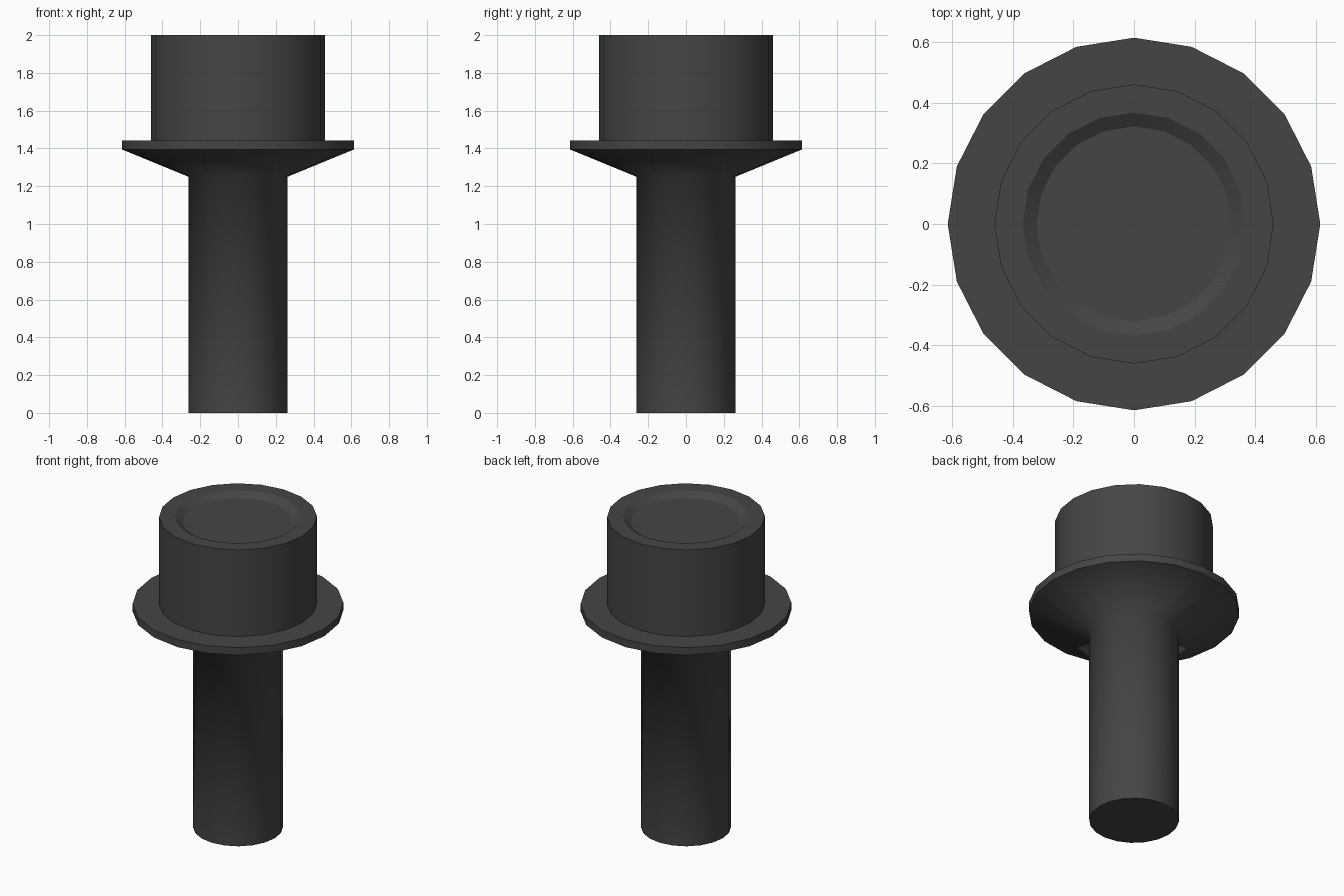
import bpy, bmesh, math

if "Cube" in bpy.data.objects:
    bpy.data.objects.remove(bpy.data.objects["Cube"])

SIDES = 20

mat = bpy.data.materials.new("dark_steel")
mat.diffuse_color = (0.06, 0.06, 0.06, 1)
mat.use_nodes = True
mat.node_tree.nodes["Principled BSDF"].inputs["Base Color"].default_value = mat.diffuse_color


def lathe(name, profile):
    """Revolve (radius, z, sharp) points bottom to top, capping both ends."""
    bm = bmesh.new()
    rings = []
    for r, z, _ in profile:
        rings.append([bm.verts.new((r * math.cos(2 * math.pi * i / SIDES),
                                    r * math.sin(2 * math.pi * i / SIDES), z))
                      for i in range(SIDES)])
    for a, b in zip(rings, rings[1:]):
        for i in range(SIDES):
            j = (i + 1) % SIDES
            bm.faces.new((a[i], a[j], b[j], b[i]))
    bm.faces.new(rings[0][::-1])
    bm.faces.new(rings[-1])
    for f in bm.faces:
        f.smooth = True
    # crisp rings stay hard, the rest shade smoothly
    for ring, (_, _, sharp) in zip(rings, profile):
        for i in range(SIDES):
            bm.edges.get((ring[i], ring[(i + 1) % SIDES])).smooth = not sharp
    me = bpy.data.meshes.new(name)
    bm.to_mesh(me)
    bm.free()
    me.materials.append(mat)
    ob = bpy.data.objects.new(name, me)
    bpy.context.collection.objects.link(ob)
    return ob


# Shaft, tapered flange, round head and shallow recess in the top
lathe("flanged_bolt", [
    (0.262, 0.0, True),      # shaft foot
    (0.262, 1.25, False),    # taper start, blended
    (0.615, 1.395, True),    # flange underside
    (0.615, 1.443, True),    # flange top
    (0.461, 1.443, True),    # head foot
    (0.461, 2.0, True),      # head rim
    (0.368, 2.0, True),      # recess rim
    (0.322, 1.97, True),     # recess floor
])
